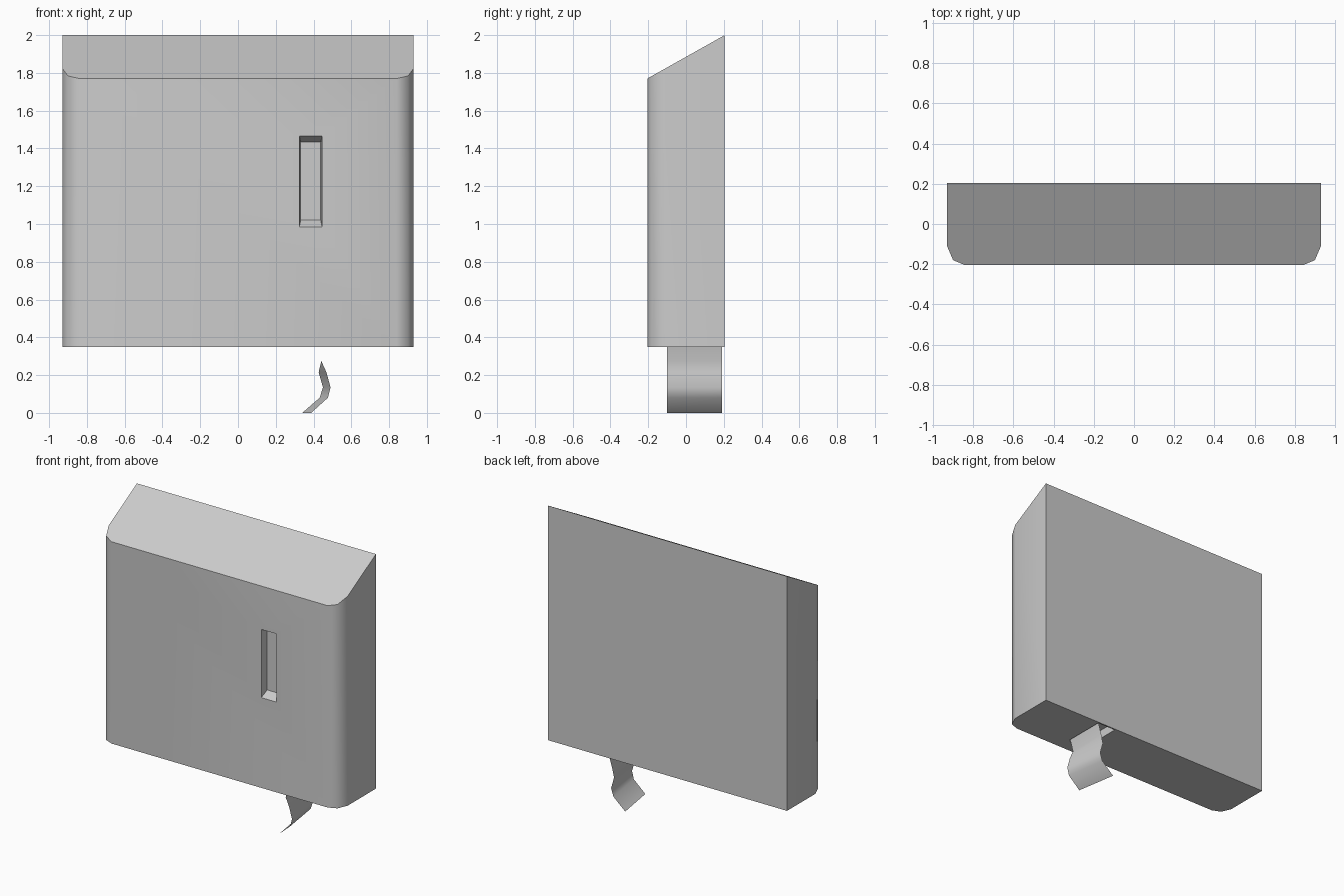
import bpy, bmesh, math

if "Cube" in bpy.data.objects:
    bpy.data.objects.remove(bpy.data.objects["Cube"])


def new_object(name, bm):
    bmesh.ops.recalc_face_normals(bm, faces=bm.faces[:])
    mesh = bpy.data.meshes.new(name)
    bm.to_mesh(mesh)
    bm.free()
    obj = bpy.data.objects.new(name, mesh)
    bpy.context.collection.objects.link(obj)
    return obj


def loft(name, rings):
    """Closed solid through rings of equal point count."""
    bm = bmesh.new()
    vs = [[bm.verts.new(p) for p in r] for r in rings]
    n = len(rings[0])
    for a, b in zip(vs, vs[1:]):
        for i in range(n):
            bm.faces.new((a[i], a[(i + 1) % n], b[(i + 1) % n], b[i]))
    bm.faces.new(vs[0])
    bm.faces.new(vs[-1])
    return new_object(name, bm)


def rect(u0, u1, v0, v1, place):
    return [place(u, v) for u, v in ((u0, v0), (u1, v0), (u1, v1), (u0, v1))]


def select(obj):
    bpy.ops.object.select_all(action='DESELECT')
    obj.select_set(True)
    bpy.context.view_layer.objects.active = obj


# Cabinet: rounded-front plan with a top that slopes down to the front
half = [(0.93, 0.205), (0.93, -0.11), (0.90, -0.18), (0.84, -0.205)]
plan = half + [(-x, y) for x, y in reversed(half)]
slope = 0.23 / 0.41
cabinet = loft("cabinet", [
    [(x, y, 0.35) for x, y in plan],
    [(x, y, 2 - (0.205 - y) * slope) for x, y in plan]])

# Front level window, tapering inwards, and the outlet slot underneath
window = loft("window_cutter", [
    rect(0.323, 0.447, 0.967, 1.483, lambda u, v: (u, -0.235, v)),
    rect(0.325, 0.445, 0.985, 1.465, lambda u, v: (u, -0.205, v)),
    rect(0.332, 0.438, 1.02, 1.435, lambda u, v: (u, -0.15, v))])
outlet = loft("outlet_cutter", [
    rect(0.33, 0.472, -0.105, 0.195, lambda u, v: (u, v, 0.30)),
    rect(0.33, 0.472, -0.105, 0.195, lambda u, v: (u, v, 0.41))])

for cutter in (window, outlet):
    cutter.hide_render = True
    mod = cabinet.modifiers.new(cutter.name, 'BOOLEAN')
    mod.operation = 'DIFFERENCE'
    mod.solver = 'EXACT'
    mod.object = cutter
    select(cabinet)
    bpy.ops.object.modifier_apply(modifier=mod.name)
    bpy.data.objects.remove(cutter)

select(cabinet)
bpy.ops.object.shade_smooth_by_angle(angle=math.radians(48))

# Paper sheet: curling strip, (height, back x, front x)
strip = [(0.41, 0.467, 0.467), (0.35, 0.463, 0.463), (0.275, 0.441, 0.441),
         (0.215, 0.427, 0.468), (0.135, 0.45, 0.49),
         (0.08, 0.432, 0.476), (0.0, 0.34, 0.387)]
bm = bmesh.new()
rows = [(bm.verts.new((xb, 0.19, z)), bm.verts.new((xf, -0.10, z)))
        for z, xb, xf in strip]
for a, b in zip(rows, rows[1:]):
    bm.faces.new((a[0], a[1], b[1], b[0]))
paper = new_object("paper_sheet", bm)
select(paper)
bpy.ops.object.shade_smooth()
